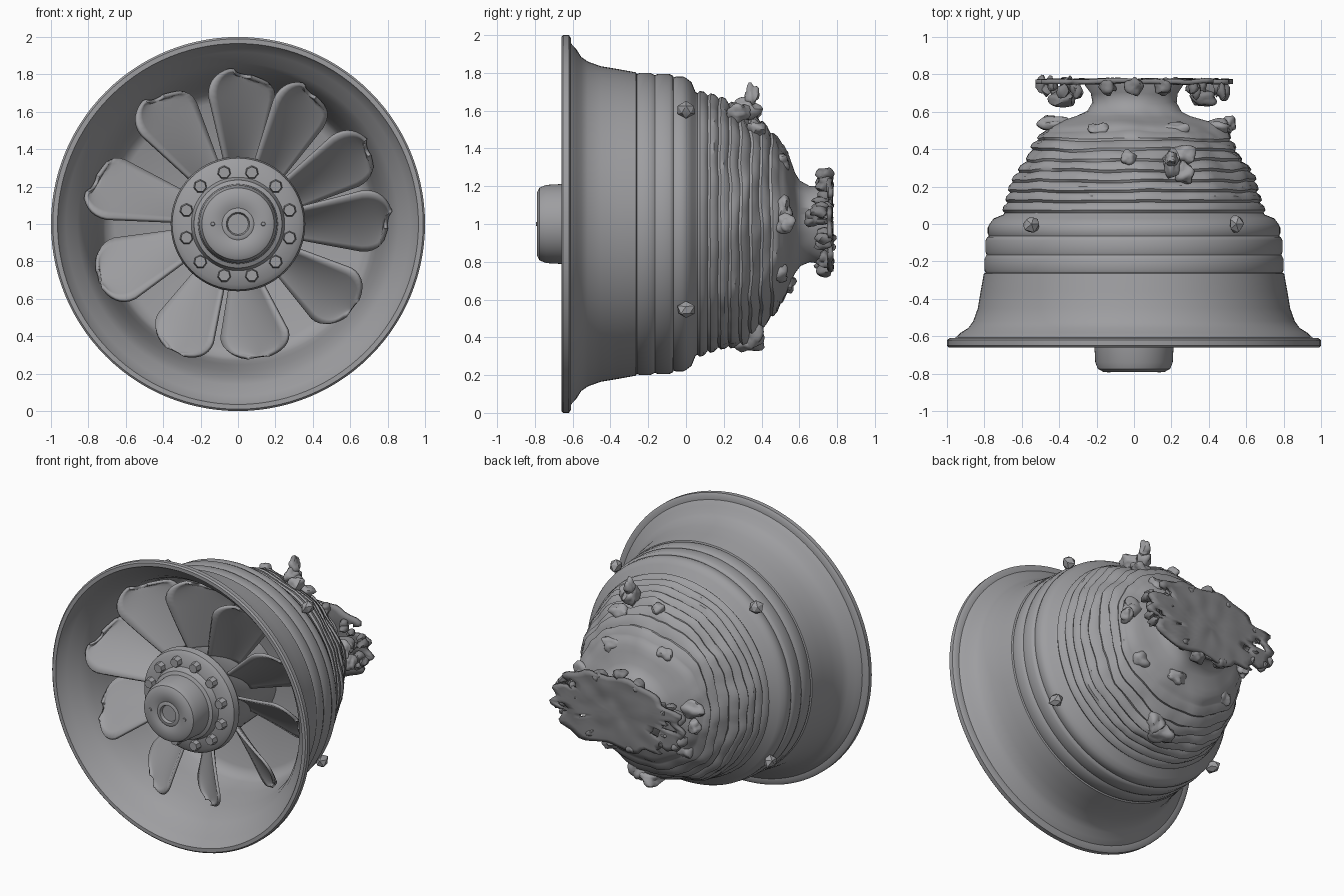
import bpy, bmesh, math, random
from mathutils import Vector, Matrix, noise

if "Cube" in bpy.data.objects:
    bpy.data.objects.remove(bpy.data.objects["Cube"])

random.seed(4)
CZ = 1.0  # height of the engine axis


def material(name, g):
    m = bpy.data.materials.new(name)
    m.diffuse_color = (g, g, g * 1.04, 1)
    m.use_nodes = True
    m.node_tree.nodes["Principled BSDF"].inputs["Base Color"].default_value = m.diffuse_color
    return m


STEEL, DARK = material("steel", 0.34), material("dark_steel", 0.22)


def finish(name, bm, mat=STEEL, angle=38):
    bmesh.ops.recalc_face_normals(bm, faces=bm.faces[:])
    me = bpy.data.meshes.new(name)
    bm.to_mesh(me)
    bm.free()
    ob = bpy.data.objects.new(name, me)
    bpy.context.collection.objects.link(ob)
    me.materials.append(mat)
    bpy.ops.object.select_all(action='DESELECT')
    ob.select_set(True)
    bpy.context.view_layer.objects.active = ob
    bpy.ops.object.shade_smooth_by_angle(angle=math.radians(angle))
    return ob


def lathe(name, prof, n=96, mat=STEEL, warp=None):
    """Revolve (y, radius) points around the engine axis."""
    bm = bmesh.new()
    rings = []
    for y, r in prof:
        ring = []
        for i in range(n):
            a = 2 * math.pi * i / n
            p = Vector((r * math.cos(a), y, r * math.sin(a)))
            if warp:
                p = warp(p)
            ring.append(bm.verts.new(p + Vector((0, 0, CZ))))
        rings.append(ring)
    for A, B in zip(rings, rings[1:]):
        for i in range(n):
            j = (i + 1) % n
            bm.faces.new((A[i], A[j], B[j], B[i]))
    bmesh.ops.remove_doubles(bm, verts=bm.verts[:], dist=1e-5)
    return finish(name, bm, mat)


def lump(bm, pos, size, sub=3, rough=0.5):
    """Add one irregular nodule to a bmesh."""
    vs = bmesh.ops.create_icosphere(bm, subdivisions=sub, radius=1)['verts']
    seed = Vector([random.uniform(-50, 50) for _ in range(3)])
    for v in vs:
        k = 1 + rough * noise.noise(v.co * 1.3 + seed)
        v.co = Vector([c * s * k for c, s in zip(v.co, size)]) + Vector(pos)


def lerp_table(table, y):
    for (a, ra), (b, rb) in zip(table, table[1:]):
        if y <= b:
            return ra + (rb - ra) * (y - a) / (b - a)
    return table[-1][1]


# Casing: outer bell and bands, ribbed rear cone, neck, then inner duct
outer = [(-0.66, 0.965), (-0.66, 0.99), (-0.65, 1.0), (-0.62, 1.0), (-0.61, 0.985), (-0.608, 0.955),
         (-0.58, 0.925), (-0.555, 0.885), (-0.52, 0.86), (-0.45, 0.835), (-0.36, 0.82), (-0.265, 0.803)]
for y0, y1, r in [(-0.26, -0.17, 0.80), (-0.165, -0.07, 0.794), (-0.065, 0.0, 0.782)]:
    outer += [(y0, r - 0.006), (y0 + 0.015, r), (y1 - 0.018, r), (y1, r - 0.009)]
outer += [(0.03, 0.75), (0.05, 0.70)]
base = [(0.05, 0.71), (0.1, 0.692), (0.2, 0.662), (0.3, 0.618), (0.4, 0.55), (0.5, 0.44), (0.56, 0.33)]
for k in range(9):
    y = 0.06 + k * 0.055
    for dy, dr in ((0, -0.014), (0.014, 0.002), (0.035, 0.003), (0.049, -0.008)):
        outer.append((y + dy, lerp_table(base, y + dy) + dr))
outer += [(0.575, 0.27), (0.60, 0.225), (0.65, 0.20), (0.70, 0.205), (0.74, 0.23), (0.76, 0.23), (0.76, 0)]
inner = [(0.0, 0), (0.0, 0.66), (-0.03, 0.71), (-0.07, 0.73), (-0.2, 0.752), (-0.36, 0.785),
         (-0.48, 0.822), (-0.54, 0.858), (-0.60, 0.92), (-0.64, 0.955), (-0.66, 0.965)]
duct = inner[::-1]


def dent(p):
    if p.y > 0.055:
        k = min(1, (p.y - 0.055) / 0.25)
        f = 1 + 0.06 * k * noise.noise(p * 4.5) + 0.02 * k * noise.noise(p * 13)
        wide = 1 + 0.12 * max(0, min(1, (p.y - 0.38) / 0.12))  # rear is wider than tall
        return Vector((p.x * f * wide, p.y + 0.015 * k * noise.noise(p * 6) * (p.y < 0.7), p.z * f))
    return p


lathe("casing", inner + outer[1:], 112, STEEL, dent)

# Hub with recessed nose, collar and bolt flange
lathe("hub", [(-0.765, 0), (-0.765, 0.055), (-0.785, 0.062), (-0.785, 0.075), (-0.78, 0.085), (-0.788, 0.11),
              (-0.79, 0.165), (-0.775, 0.193), (-0.74, 0.207), (-0.63, 0.213), (-0.62, 0.235), (-0.59, 0.243),
              (-0.575, 0.25), (-0.565, 0.325), (-0.545, 0.352), (-0.50, 0.36), (-0.46, 0.335),
              (-0.25, 0.31), (0.02, 0.30), (0.02, 0)], 64)

# Flange bolts, plus two small nose pins
bm = bmesh.new()
spots = [(0.285, 15 + 30 * i, -0.58, 0.036) for i in range(12)] + [(0.135, a, -0.79, 0.012) for a in (0, 180)]
for r, a, y, s in spots:
    a = math.radians(a)
    m = Matrix.Translation((r * math.cos(a), y, CZ + r * math.sin(a))) @ Matrix.Rotation(math.pi / 2, 4, 'X')
    bmesh.ops.create_cone(bm, cap_ends=True, segments=7, radius1=s * 1.1, radius2=s * 0.85,
                          depth=0.06 if s > 0.02 else 0.01, matrix=m)
finish("flange_bolts", bm, STEEL, 30)

# Fan blades: pitched, twisted paddles (angle, tip radius, half width), kept inside the duct
blades = [(0, 0.82, .16), (29, 0.82, .15), (60, 0.83, .15), (87, 0.83, .175), (122, 0.83, .17),
          (163, 0.84, .165), (200, 0.80, .17), (242, 0.76, .165), (277, 0.72, .18), (322, 0.76, .17)]
NR, NC = 18, 10
for k, (deg, tip, wide) in enumerate(blades):
    a = math.radians(deg)
    er = Vector((math.cos(a), 0, math.sin(a)))
    et = Vector((-math.sin(a), 0, math.cos(a)))
    bm = bmesh.new()
    grid = []
    for i in range(NR + 1):
        s = math.sin(i / NR * math.pi / 2)  # denser rows near the tip
        w = 0.075 + (wide - 0.075) * min(1, s / 0.72)
        if s > 0.7:
            w *= math.sqrt(max(0.08, 1 - ((s - 0.7) / 0.3) ** 2.6))
        pitch = math.tan(math.radians(48 - 13 * s))
        row = []
        for j in range(NC + 1):
            v = 2 * j / NC - 1
            p = er * (0.29 + (tip - 0.29) * s) + et * (v * w + 0.02 * s)
            y = -0.37 - 0.11 * s - v * w * pitch + 0.03 * (1 - v * v)
            limit = lerp_table(duct, max(y, -0.65)) - 0.02
            p *= min(1, limit / p.length)
            p.y = y
            row.append(bm.verts.new(p + Vector((0, 0, CZ))))
        grid.append(row)
    for A, B in zip(grid, grid[1:]):
        for j in range(NC):
            bm.faces.new((A[j], A[j + 1], B[j + 1], B[j]))
    ob = finish("fan_blade_%02d" % (k + 1), bm, STEEL, 50)
    sol = ob.modifiers.new("thickness", 'SOLIDIFY')
    sol.thickness, sol.offset = 0.02, 0

# Nodules round the casing band
bm = bmesh.new()
for x in (-0.57, 0.57):
    for z in (0.605, -0.455, -0.60):
        if z != -0.60:
            xx = math.copysign(math.sqrt(0.80 ** 2 - z * z), x) if z < 0 else x
            lump(bm, (xx * (0.96 if z > 0 else 1.0), 0.0, CZ + z), (0.045, 0.05, 0.045), 1, 0.3)
finish("band_fixings", bm, STEEL, 30)

# Pipework fragments scattered on the rear cone
bm = bmesh.new()
for x, y, z, sx, sy, sz in [(0.2, 0.32, 0.61, .05, .07, .06), (0.27, 0.27, 0.59, .05, .06, .05),
                            (0.2, 0.345, 0.68, .035, .035, .06), (0.26, 0.37, 0.50, .07, .05, .05),
                            (-0.03, 0.35, 0.59, .04, .04, .04), (0.05, 0.33, -0.62, .09, .08, .06),
                            (0.12, 0.36, -0.57, .06, .06, .07), (0.44, 0.52, 0.08, .08, .04, .07),
                            (0.51, 0.53, 0.0, .035, .05, .05), (-0.42, 0.53, 0.05, .09, .04, .06),
                            (-0.45, 0.55, -0.06, .04, .035, .05), (0.22, 0.50, 0.33, .08, .05, .05),
                            (-0.18, 0.50, 0.36, .06, .04, .05), (0.35, 0.48, -0.25, .06, .06, .06),
                            (-0.33, 0.48, -0.27, .06, .05, .06), (0.1, 0.53, -0.32, .08, .05, .05)]:
    lump(bm, (x, y, CZ + z), (sx, sy, sz))
finish("pipe_fragments", bm, STEEL, 45)

# Ragged rear plate, wide in x, torn with holes towards its ends
bm = bmesh.new()
N, R = 72, 8
rings = []
for i in range(R + 1):
    t = 0.12 + 0.88 * i / R
    ring = []
    for j in range(N):
        a = 2 * math.pi * j / N
        d = Vector((math.cos(a), 0, math.sin(a)))
        k = t * (1 + 0.22 * t * noise.noise(d * 3.2 + Vector((3, 1, 7))))
        p = Vector((d.x * 0.51 * k, 0, d.z * 0.25 * k))
        p.x = max(-0.53, min(0.53, p.x))
        p.y = 0.762 + 0.012 * noise.noise(p * 9)
        ring.append(bm.verts.new(p + Vector((0, 0, CZ))))
    rings.append(ring)
bm.faces.new(rings[0])
for A, B in zip(rings, rings[1:]):
    for j in range(N):
        q = [A[j], A[(j + 1) % N], B[(j + 1) % N], B[j]]
        c = sum((v.co for v in q), Vector()) / 4
        if abs(c.x) < 0.26 or noise.noise(c * 11 + Vector((0, 2, 5))) < 0.28:
            bm.faces.new(q)
bmesh.ops.delete(bm, geom=[v for v in bm.verts if not v.link_faces], context='VERTS')
plate = finish("rear_plate", bm, DARK)
sol = plate.modifiers.new("thickness", 'SOLIDIFY')
sol.thickness, sol.offset = 0.025, 0

# Broken stubs hanging forward from the plate rim
bm = bmesh.new()
for side in (-1, 1):
    for i in range(12):
        x = side * random.uniform(0.29, 0.51)
        zlim = 0.23 * math.sqrt(1 - (x / 0.54) ** 2)
        lump(bm, (x, random.uniform(0.70, 0.75), CZ + random.uniform(-zlim, zlim)),
             (random.uniform(.02, .035), random.uniform(.03, .05), random.uniform(.02, .035)), 2)
    lump(bm, (side * 0.38, 0.67, CZ + 0.03), (.07, .045, .05))
for x, z in [(-0.14, 0.22), (0.0, 0.26), (0.16, 0.21), (-0.1, -0.22), (0.08, -0.24), (0.2, -0.19)]:
    lump(bm, (x, 0.735, CZ + z), (.045, .045, .04))
finish("rear_stubs", bm, DARK, 45)
